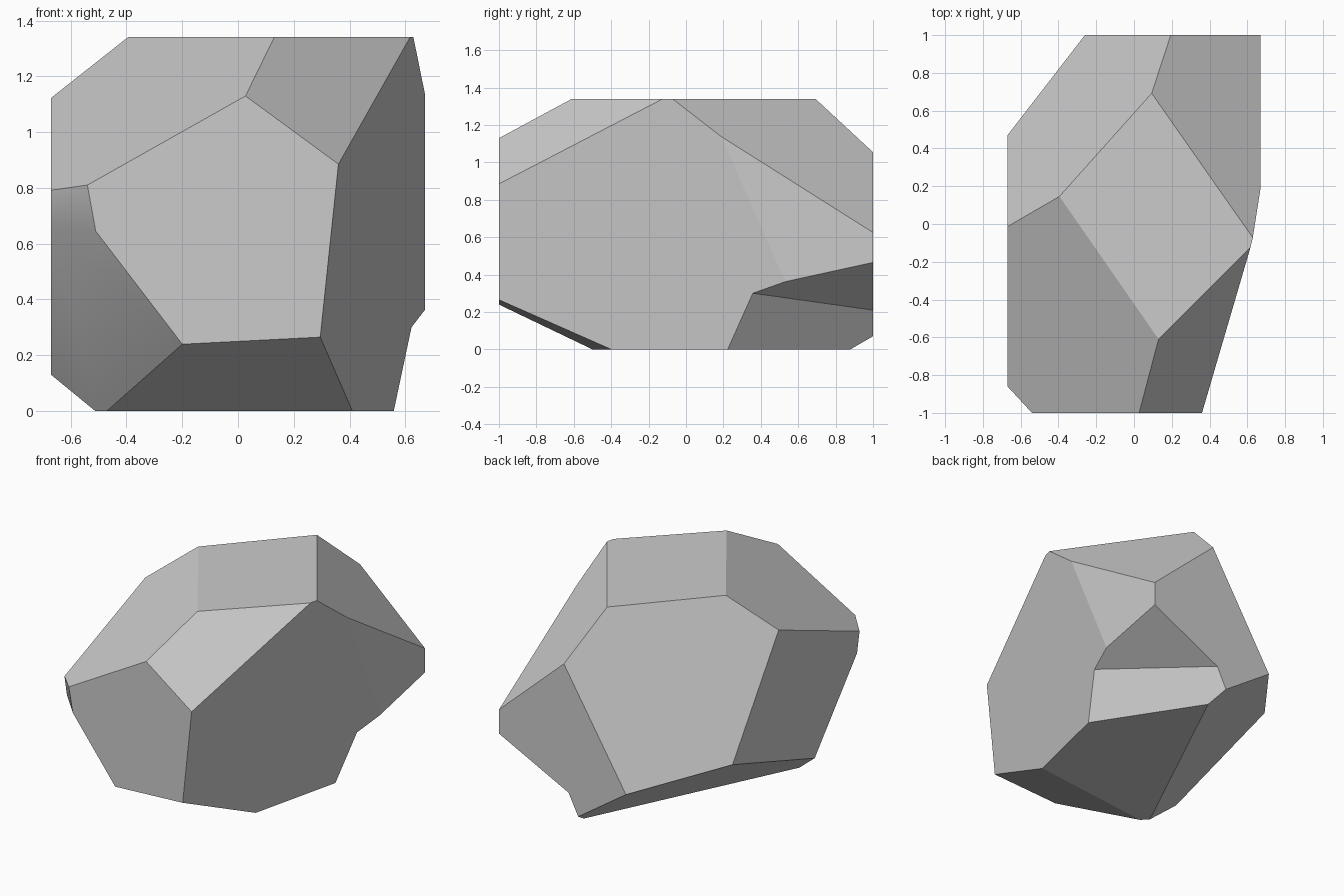
import bpy
import bmesh
from mathutils import Matrix, Vector

default_cube = bpy.data.objects.get("Cube")
if default_cube:
    bpy.data.objects.remove(default_cube, do_unlink=True)

stone = bpy.data.materials.new("stone_grey")
stone.use_nodes = True
stone.diffuse_color = (0.6, 0.6, 0.6, 1)
stone.node_tree.nodes["Principled BSDF"].inputs["Base Color"].default_value = stone.diffuse_color


def block(size, centre):
    """Start a solid rectangular block."""
    bm = bmesh.new()
    bmesh.ops.create_cube(bm, size=1)
    bmesh.ops.transform(bm, verts=bm.verts,
                        matrix=Matrix.Translation(centre) @ Matrix.Diagonal((*size, 1)))
    return bm


def chip(bm, points, keep):
    """Slice along the plane through three points, keep one side and cap it."""
    a, b, c = map(Vector, points)
    normal = (b - a).cross(c - a).normalized()
    if normal.dot(Vector(keep) - a) > 0:
        normal.negate()
    cut = bmesh.ops.bisect_plane(bm, geom=bm.verts[:] + bm.edges[:] + bm.faces[:], dist=1e-5,
                                 plane_co=a, plane_no=normal, clear_outer=True)
    rim = [e for e in cut["geom_cut"] if isinstance(e, bmesh.types.BMEdge)]
    bmesh.ops.contextual_create(bm, geom=rim)


def finish(bm, name):
    """Turn the solid into an object with outward normals."""
    bmesh.ops.recalc_face_normals(bm, faces=bm.faces)
    mesh = bpy.data.meshes.new(name)
    bm.to_mesh(mesh)
    bm.free()
    mesh.materials.append(stone)
    obj = bpy.data.objects.new(name, mesh)
    bpy.context.collection.objects.link(obj)
    return obj


# Facets chipped off the block, each given by three points on its plane
facets = {
    "upper_front_left": ((.13, -.61, 1.34), (-.54, -1, .81), (-.67, -.02, 1.12)),
    "upper_front_right": ((.13, -.61, 1.34), (.61, -.13, 1.34), (.36, -1, .885)),
    "upper_back_right": ((.095, .69, 1.34), (.62, -.06, 1.34), (.67, 1, .625)),
    "upper_back_left": ((-.4, .14, 1.34), (.195, 1, 1.055), (-.26, 1, .31)),
    "right_side": ((.36, -1, .885), (.67, .53, .365), (.41, -.4, 0)),
    "lower_front": ((.295, -1, .265), (-.47, -.5, 0), (.41, -.4, 0)),
    "lower_front_left": ((-.2, -1, .24), (-.67, -.39, .13), (-.51, -1, .645)),
    "front_left_corner": ((-.54, -1, .81), (-.67, -.84, .69), (-.51, -1, .645)),
    "lower_back_left": ((-.26, 1, .31), (-.67, -.39, .13), (.134, .88, 0)),
}
middle = Vector((0, 0, .67))
rock_mesh = block((1.34, 2, 1.34), middle)
for plane in facets.values():
    chip(rock_mesh, plane, middle)

# The two front left facets blend softly into each other
rock_mesh.normal_update()
for face in rock_mesh.faces:
    face.smooth = face.normal.x < -.5 and face.normal.y < -.5
rock = finish(rock_mesh, "rock")

# Wedge that cuts the overhanging notch into the lower back right
inner_edge = ((.62, .36, .3), (.16, 1, .21))
outside = (1, 1, .1)
wedge_mesh = block((4, 4, 4), middle)
for third in ((.67, 1, .465), (.56, .22, 0)):
    chip(wedge_mesh, (*inner_edge, third), outside)
wedge = finish(wedge_mesh, "notch_cutter")
wedge.hide_render = True

notch = rock.modifiers.new("notch", "BOOLEAN")
notch.operation = "DIFFERENCE"
notch.solver = "EXACT"
notch.object = wedge
bpy.context.view_layer.objects.active = rock
bpy.ops.object.modifier_apply(modifier=notch.name)
bpy.data.objects.remove(wedge, do_unlink=True)
